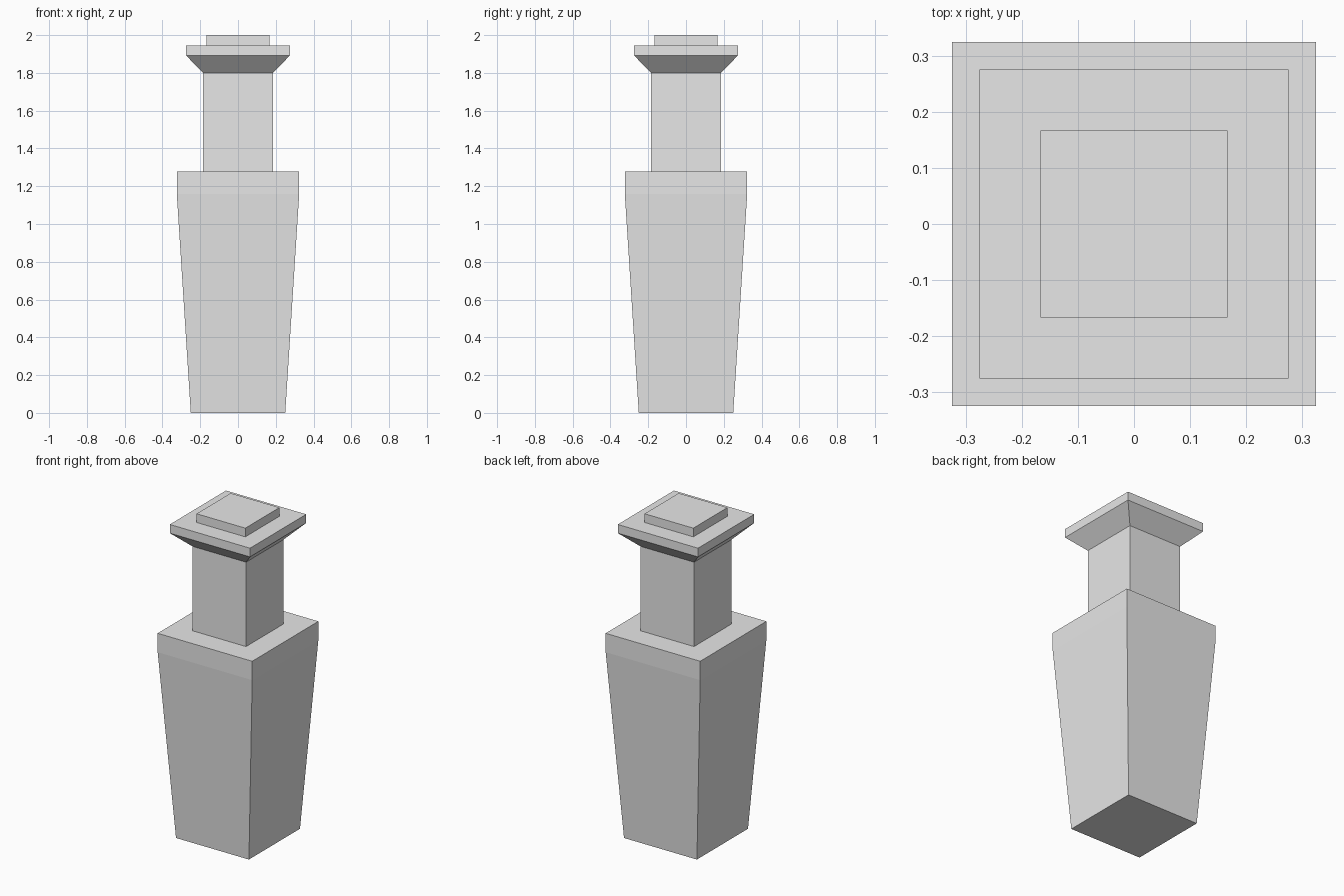
import bpy
import bmesh

if "Cube" in bpy.data.objects:
    bpy.data.objects.remove(bpy.data.objects["Cube"])

grey = bpy.data.materials.new("light_grey")
grey.diffuse_color = (0.8, 0.8, 0.8, 1.0)
grey.use_nodes = True
grey.node_tree.nodes["Principled BSDF"].inputs["Base Color"].default_value = grey.diffuse_color


def square_loft(name, sections):
    """Closed square solid through (half_width, z) sections, bottom to top."""
    bm = bmesh.new()
    rings = [[bm.verts.new((sx * h, sy * h, z))
              for sx, sy in ((-1, -1), (1, -1), (1, 1), (-1, 1))]
             for h, z in sections]
    bm.faces.new(rings[0][::-1])
    bm.faces.new(rings[-1])
    for low, high in zip(rings, rings[1:]):
        for i in range(4):
            j = (i + 1) % 4
            bm.faces.new((low[i], low[j], high[j], high[i]))
    mesh = bpy.data.meshes.new(name)
    bm.to_mesh(mesh)
    bm.free()
    mesh.materials.append(grey)
    obj = bpy.data.objects.new(name, mesh)
    bpy.context.collection.objects.link(obj)
    return obj


# Tapered lower body with a short straight band at its top
square_loft("body", [(0.25, 0.0), (0.324, 1.16), (0.324, 1.277)])

# Straight square neck
square_loft("neck", [(0.184, 1.277), (0.184, 1.80)])

# Flared collar with a vertical rim
square_loft("collar", [(0.184, 1.80), (0.275, 1.892), (0.275, 1.946)])

# Small square cap plate
square_loft("cap", [(0.167, 1.946), (0.167, 2.0)])
